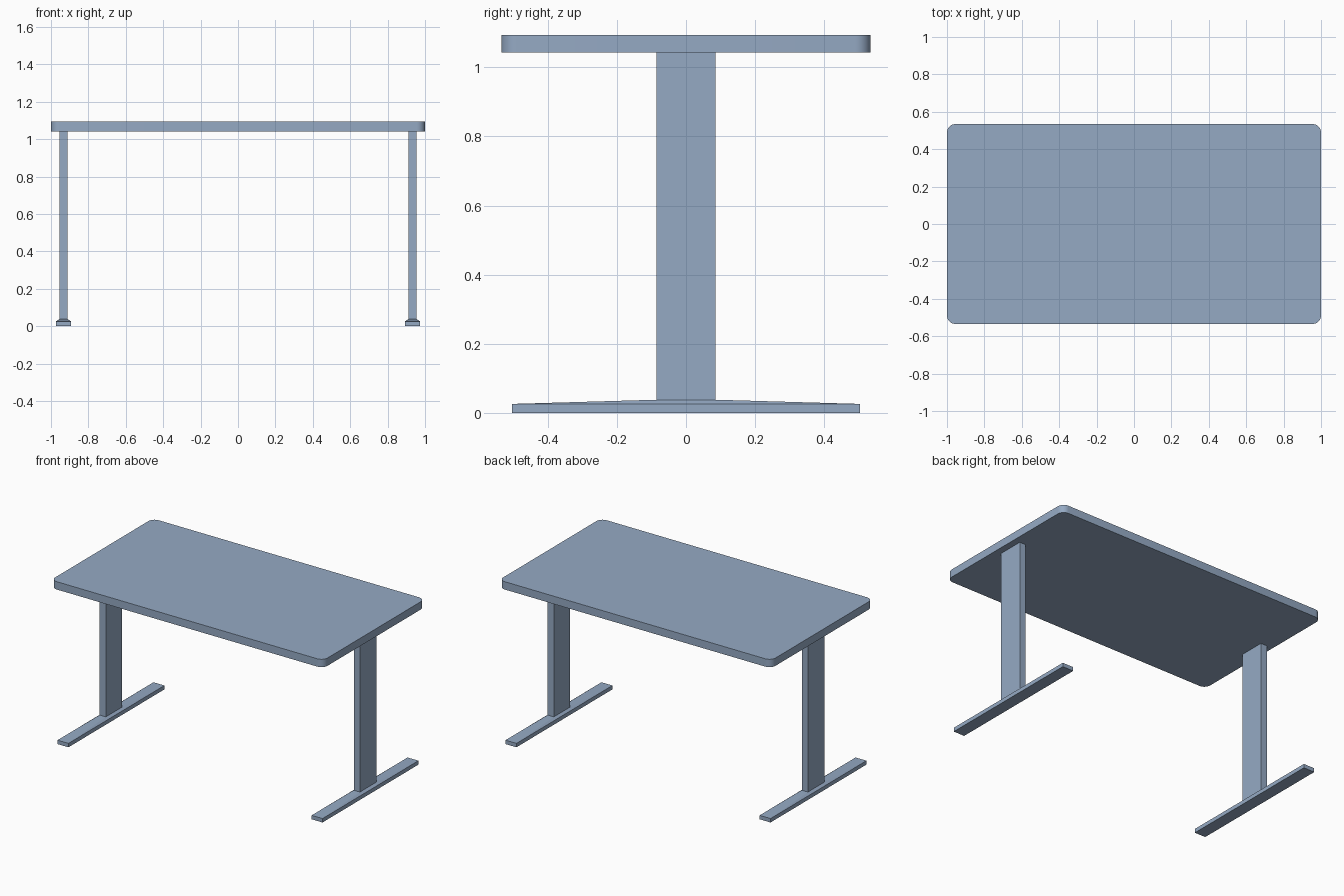
import bpy, bmesh, math

if "Cube" in bpy.data.objects:
    bpy.data.objects.remove(bpy.data.objects["Cube"])

# Blue-grey finish shared by all parts
finish = bpy.data.materials.new("blue_grey")
finish.diffuse_color = (0.30, 0.40, 0.55, 1.0)
finish.use_nodes = True
finish.node_tree.nodes["Principled BSDF"].inputs["Base Color"].default_value = finish.diffuse_color


def make_object(name, bm):
    bmesh.ops.recalc_face_normals(bm, faces=bm.faces)
    mesh = bpy.data.meshes.new(name)
    bm.to_mesh(mesh)
    bm.free()
    mesh.materials.append(finish)
    obj = bpy.data.objects.new(name, mesh)
    bpy.context.collection.objects.link(obj)
    return obj


def loft(name, rings):
    """Join closed rings of equal point count, capping both ends."""
    bm = bmesh.new()
    loops = [[bm.verts.new(p) for p in ring] for ring in rings]
    n = len(loops[0])
    for a, b in zip(loops, loops[1:]):
        for i in range(n):
            j = (i + 1) % n
            bm.faces.new((a[i], a[j], b[j], b[i]))
    bm.faces.new(loops[0][::-1])
    bm.faces.new(loops[-1])
    return make_object(name, bm)


def rect(cx, hx, hy, z):
    return [(cx + sx * hx, sy * hy, z)
            for sx, sy in ((-1, -1), (1, -1), (1, 1), (-1, 1))]


def rounded_rect(hx, hy, r, z, steps=8):
    pts = []
    for k, (sx, sy) in enumerate(((1, 1), (-1, 1), (-1, -1), (1, -1))):
        for i in range(steps + 1):
            a = math.pi / 2 * (k + i / steps)
            pts.append((sx * (hx - r) + r * math.cos(a),
                        sy * (hy - r) + r * math.sin(a), z))
    return pts


# Tabletop with rounded corners
top = loft("tabletop", [rounded_rect(1.0, 0.534, 0.045, z)
                        for z in (1.042, 1.094)])
bpy.context.view_layer.objects.active = top
top.select_set(True)
bpy.ops.object.shade_smooth_by_angle(angle=math.radians(30))

# Upright column and tapered foot on each side
for side, sx in (("left", -1), ("right", 1)):
    x = sx * 0.933
    loft(side + "_leg", [rect(x, 0.0225, 0.086, z) for z in (0.038, 1.042)])
    loft(side + "_foot", [rect(x, 0.04, 0.503, 0.0),
                          rect(x, 0.04, 0.503, 0.026),
                          rect(x, 0.0225, 0.086, 0.038)])
